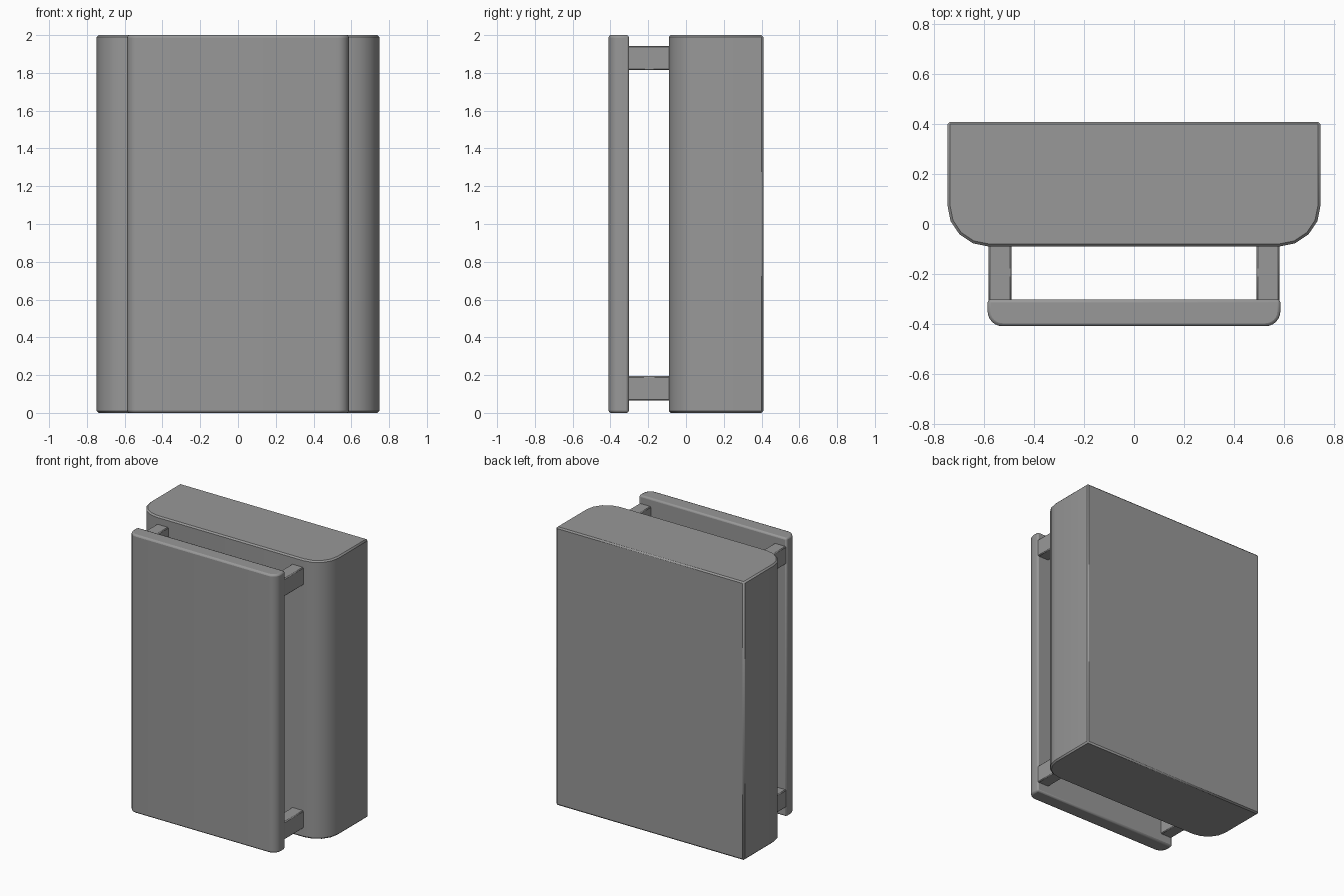
import bpy, bmesh, math

if "Cube" in bpy.data.objects:
    bpy.data.objects.remove(bpy.data.objects["Cube"])

# Dark grey shared by every part
grey = bpy.data.materials.new("dark_grey")
grey.diffuse_color = (0.315, 0.315, 0.315, 1)
grey.use_nodes = True
grey.node_tree.nodes["Principled BSDF"].inputs["Base Color"].default_value = grey.diffuse_color


def finish(obj, bevel, segments):
    """Colour the part, soften its edges and smooth-shade while keeping creases."""
    obj.data.materials.append(grey)
    mod = obj.modifiers.new("edge_bevel", 'BEVEL')
    mod.width = bevel
    mod.segments = segments
    mod.limit_method = 'ANGLE'
    mod.angle_limit = math.radians(50)
    bpy.ops.object.select_all(action='DESELECT')
    obj.select_set(True)
    bpy.context.view_layer.objects.active = obj
    bpy.ops.object.shade_smooth_by_angle(angle=math.radians(30))


def slab(name, half_w, y_front, y_back, z0, z1, radius, steps, bevel, segments):
    """Extrude a plan outline whose two front corners are rounded."""
    right = []
    for i in range(steps + 1):
        a = math.radians(-90 + 90 * i / steps)
        right.append((half_w - radius + radius * math.cos(a),
                      y_front + radius + radius * math.sin(a)))
    right.append((half_w, y_back))
    outline = right + [(-x, y) for x, y in reversed(right)]

    bm = bmesh.new()
    base = bm.faces.new([bm.verts.new((x, y, z0)) for x, y in outline])
    top = bmesh.ops.extrude_face_region(bm, geom=[base])
    verts = [g for g in top["geom"] if isinstance(g, bmesh.types.BMVert)]
    bmesh.ops.translate(bm, verts=verts, vec=(0, 0, z1 - z0))
    bmesh.ops.recalc_face_normals(bm, faces=bm.faces)
    mesh = bpy.data.meshes.new(name)
    bm.to_mesh(mesh)
    bm.free()
    obj = bpy.data.objects.new(name, mesh)
    bpy.context.collection.objects.link(obj)
    finish(obj, bevel, segments)


def block(name, center, size):
    bpy.ops.mesh.primitive_cube_add(size=1, location=center)
    obj = bpy.context.object
    obj.name = name
    obj.scale = size
    bpy.ops.object.transform_apply(location=False, rotation=False, scale=True)
    finish(obj, 0.006, 1)


# Main body with rounded front corners
slab("main_body", 0.748, -0.09, 0.41, 0, 2, 0.165, 4, 0.01, 1)

# Front panel held off the body
slab("front_panel", 0.587, -0.41, -0.302, 0, 2, 0.06, 6, 0.012, 2)

# Four spacer posts joining panel and body
for side, sx in (("left", -1), ("right", 1)):
    for level, z in (("lower", 0.13), ("upper", 1.878)):
        block(f"{level}_{side}_post", (sx * 0.537, -0.195, z), (0.092, 0.25, 0.128))
